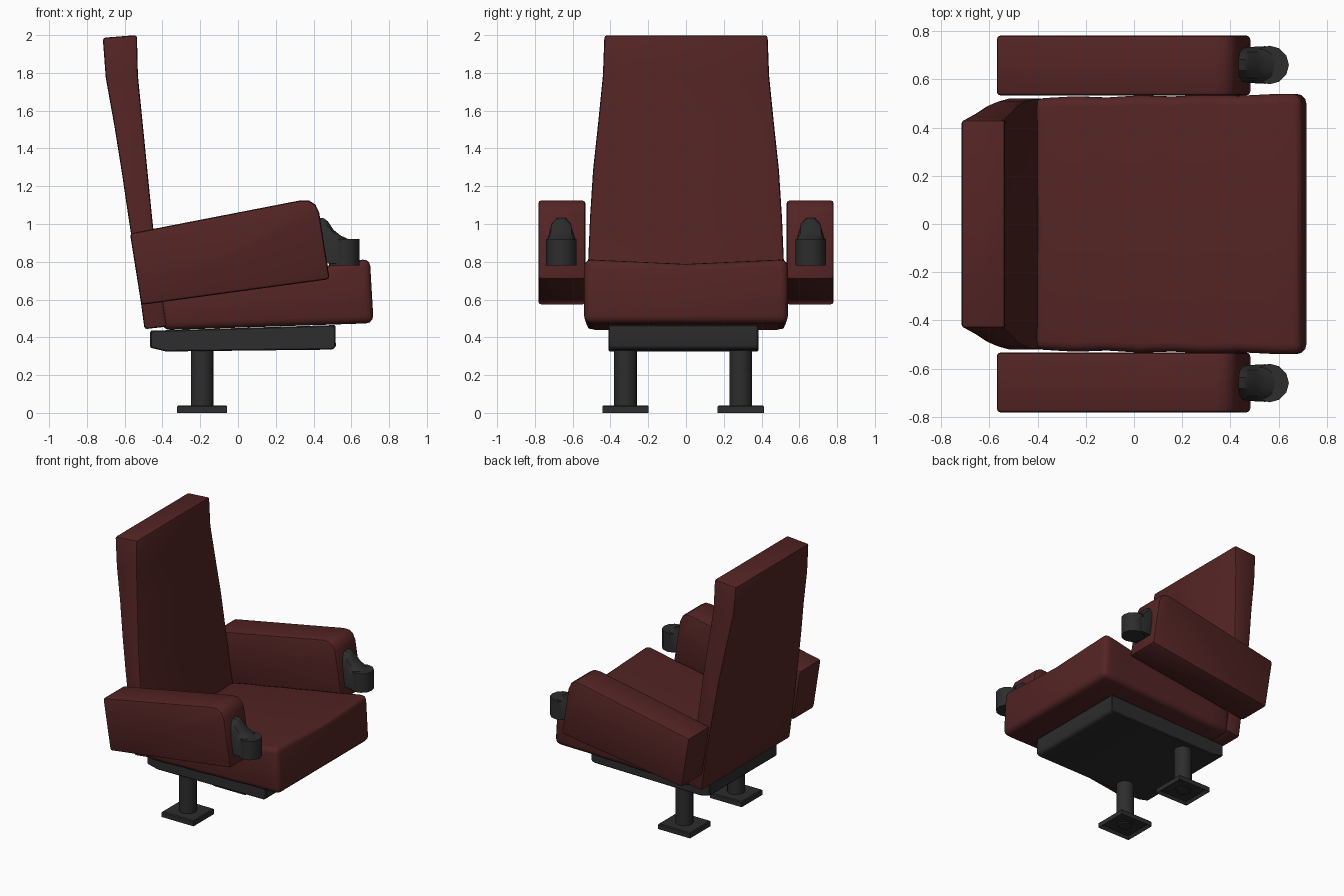
import bpy, bmesh, math

if "Cube" in bpy.data.objects:
    bpy.data.objects.remove(bpy.data.objects["Cube"])


def material(name, rgb):
    m = bpy.data.materials.new(name)
    m.diffuse_color = (*rgb, 1)
    m.use_nodes = True
    m.node_tree.nodes["Principled BSDF"].inputs["Base Color"].default_value = m.diffuse_color
    return m


RED = material("dark red upholstery", (0.088, 0.0175, 0.0175))
BLACK = material("charcoal metal", (0.026, 0.026, 0.026))


def finish(name, bm, mat, bevel=0, segments=2):
    bmesh.ops.recalc_face_normals(bm, faces=bm.faces)
    if bevel:
        edges = [e for e in bm.edges if e.is_manifold and e.calc_face_angle(0) > math.radians(35)]
        bmesh.ops.bevel(bm, geom=edges, offset=bevel, segments=segments, profile=0.5,
                        affect='EDGES', clamp_overlap=True)
    me = bpy.data.meshes.new(name)
    bm.to_mesh(me)
    bm.free()
    ob = bpy.data.objects.new(name, me)
    bpy.context.collection.objects.link(ob)
    me.materials.append(mat)
    bpy.ops.object.select_all(action='DESELECT')
    ob.select_set(True)
    bpy.context.view_layer.objects.active = ob
    bpy.ops.object.shade_smooth_by_angle(angle=math.radians(32))
    return ob


def loft(name, rings, mat, bevel=0, segments=2):
    """Skin a list of equal-length rings and cap both ends."""
    bm = bmesh.new()
    vs = [[bm.verts.new(p) for p in r] for r in rings]
    n = len(rings[0])
    for a, b in zip(vs, vs[1:]):
        for i in range(n):
            j = (i + 1) % n
            bm.faces.new((a[i], a[j], b[j], b[i]))
    bm.faces.new(vs[0])
    bm.faces.new(vs[-1])
    return finish(name, bm, mat, bevel, segments)


def cylinder(name, x, y, z0, z1, r, sides, mat):
    rings = [[(x + r * math.cos(2 * math.pi * i / sides),
               y + r * math.sin(2 * math.pi * i / sides), z) for i in range(sides)]
             for z in (z0, z1)]
    return loft(name, rings, mat)


# Backrest: tapering slab leaning backwards (z, front x, rear x, half width)
back = [(0.45, -0.375, -0.495, 0.522), (0.75, -0.425, -0.535, 0.52), (1.03, -0.455, -0.578, 0.508),
        (1.28, -0.48, -0.615, 0.492), (1.53, -0.505, -0.655, 0.465),
        (1.78, -0.53, -0.7, 0.44), (1.993, -0.535, -0.716, 0.432)]
loft("backrest", [[(f, -w, z + 0.007), (f, w, z + 0.007), (r, w, z - 0.007), (r, -w, z - 0.007)]
                  for z, f, r, w in back], RED, 0.014)

# Seat cushion: dished top, side panels swelling between the seams
rings = []
for x, w in [(-0.42, 0.52), (-0.25, 0.53), (-0.12, 0.525), (0.02, 0.534), (0.15, 0.529),
             (0.29, 0.537), (0.43, 0.532), (0.57, 0.539), (0.698, 0.54)]:
    t = (x + 0.42) / 1.118
    top, bottom = 0.625 + 0.195 * t, 0.438 + 0.037 * t
    xb = x + 0.02
    rings.append([(x, -w, top), (x, 0, top - 0.025), (x, w, top),
                  (xb, w, bottom), (xb, 0, bottom), (xb, -w, bottom)])
loft("seat_cushion", rings, RED, 0.04, 3)

# Armrests with their dark end grips
arm = [(-0.572, 0.95), (0.33, 1.125), (0.375, 1.125), (0.41, 1.103), (0.43, 1.06),
       (0.485, 0.708), (-0.512, 0.572)]
neck = [(0.38, 1.04, 0.07), (0.455, 1.03, 0.07), (0.475, 1.015, 0.074), (0.505, 0.97, 0.076),
        (0.545, 0.938, 0.078), (0.585, 0.92, 0.06)]
for s, side in ((-1, "right"), (1, "left")):
    loft(side + "_armrest", [[(x, s * y, z) for x, z in arm] for y in (0.533, 0.782)], RED, 0.016)
    y0 = s * 0.66
    rings = []
    for x, top, w in neck:
        sh = 0.9 + (top - 0.92) * 0.2
        half = [(w, 0.79), (w, sh), (w * 0.72, sh + (top - sh) * 0.72), (w * 0.32, top)]
        rings.append([(x, y0 + a, z) for a, z in half] + [(x, y0 - a, z) for a, z in half[::-1]])
    loft(side + "_grip_neck", rings, BLACK)
    cylinder(side + "_grip", 0.563, y0, 0.78, 0.921, 0.08, 12, BLACK)

# Base tray under the seat, slightly off centre like its legs
YC = -0.015
tray = [(-0.465, 0.435), (0.515, 0.465), (0.518, 0.35), (0.5, 0.335), (-0.38, 0.325), (-0.465, 0.345)]
loft("base_tray", [[(x, YC + y, z) for x, z in tray] for y in (-0.395, 0.398)], BLACK, 0.006, 1)

# Legs on square feet with a recessed underside
for s, side in ((-1, "right"), (1, "left")):
    y = YC + s * 0.305
    cylinder(side + "_leg", -0.19, y, 0.015, 0.345, 0.06, 20, BLACK)
    bm = bmesh.new()
    bmesh.ops.create_cube(bm, size=1)
    for v in bm.verts:
        v.co = (-0.19 + v.co.x * 0.264, y + v.co.y * 0.244, 0.02 + v.co.z * 0.04)
    under = min(bm.faces, key=lambda f: f.calc_center_median().z)
    bmesh.ops.inset_region(bm, faces=[under], thickness=0.022)
    for v in under.verts:
        v.co.z = 0.02
    top = [e for e in bm.edges if all(v.co.z > 0.035 for v in e.verts)]
    bmesh.ops.bevel(bm, geom=top, offset=0.006, segments=1, affect='EDGES')
    finish(side + "_foot", bm, BLACK)
    cylinder(side + "_foot_pad", -0.19, y, 0.006, 0.022, 0.045, 16, BLACK)
